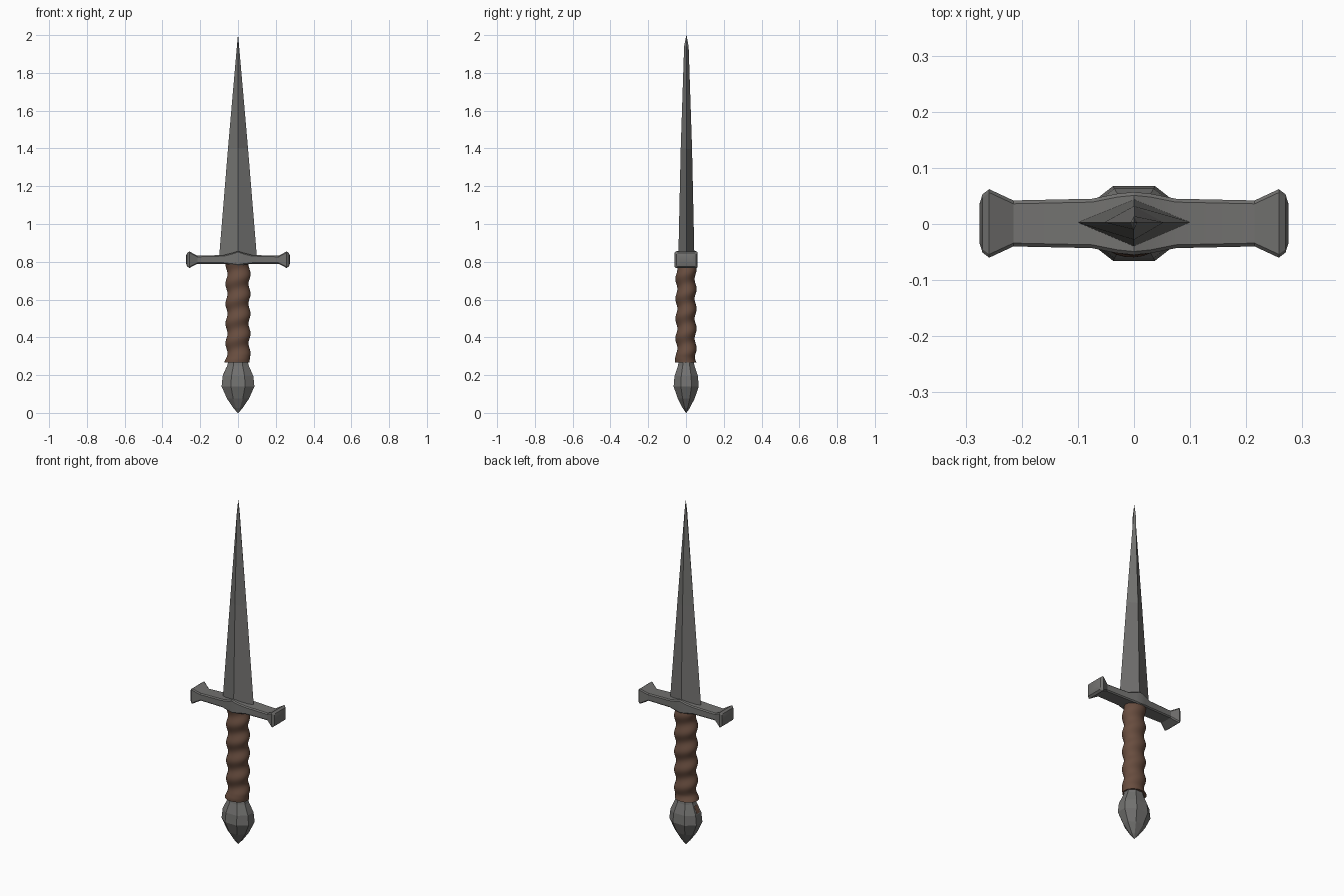
import bpy, bmesh, math

if "Cube" in bpy.data.objects:
    bpy.data.objects.remove(bpy.data.objects["Cube"])


def material(name, rgb):
    m = bpy.data.materials.new(name)
    m.diffuse_color = (*rgb, 1)
    m.use_nodes = True
    m.node_tree.nodes["Principled BSDF"].inputs["Base Color"].default_value = m.diffuse_color
    return m


STEEL = material("grey steel", (0.17, 0.168, 0.162))
LEATHER = material("brown leather", (0.14, 0.075, 0.05))


def loft(name, rings, mats, smooth_angle=None):
    """Skin a list of equal-length point rings and cap both ends."""
    bm = bmesh.new()
    rows = [[bm.verts.new(p) for p in ring] for ring in rings]
    n = len(rows[0])
    for a, b in zip(rows, rows[1:]):
        for i in range(n):
            j = (i + 1) % n
            bm.faces.new((a[i], a[j], b[j], b[i]))
    bm.faces.new(rows[0][::-1])
    bm.faces.new(rows[-1])
    bmesh.ops.remove_doubles(bm, verts=bm.verts, dist=0.0001)
    bmesh.ops.recalc_face_normals(bm, faces=bm.faces)
    me = bpy.data.meshes.new(name)
    bm.to_mesh(me)
    bm.free()
    for m in mats:
        me.materials.append(m)
    ob = bpy.data.objects.new(name, me)
    bpy.context.collection.objects.link(ob)
    if smooth_angle:
        bpy.ops.object.select_all(action='DESELECT')
        bpy.context.view_layer.objects.active = ob
        ob.select_set(True)
        bpy.ops.object.shade_smooth_by_angle(angle=math.radians(smooth_angle))
    return ob


# Blade: tapering diamond section ending in a point
blade = [(0.80, 0.102, 0.043), (1.4, 0.053, 0.030),
         (1.94, 0.006, 0.012), (2.0, 0.0004, 0.0004)]
loft("blade", [[(w, 0.003, z), (0, 0.002 + t, z), (-w, 0.003, z), (0, 0.002 - t, z)]
               for z, w, t in blade], [STEEL])

# Crossguard: chamfered bar with swollen middle and flared ends
half = [(0.0, 0.056, 0.780, 0.857), (0.03, 0.053, 0.784, 0.847),
        (0.075, 0.044, 0.789, 0.836), (0.215, 0.041, 0.789, 0.832),
        (0.258, 0.061, 0.767, 0.855), (0.270, 0.052, 0.776, 0.846),
        (0.275, 0.036, 0.790, 0.832)]
stations = [(-x, h, a, b) for x, h, a, b in half[:0:-1]] + half


def guard_ring(x, h, a, b, c=0.006):
    return [(x, y + 0.001, z) for y, z in
            [(-h, a + c), (-h + c, a), (h - c, a), (h, a + c),
             (h, b - c), (h - c, b), (-h + c, b), (-h, b - c)]]


loft("crossguard", [guard_ring(*s) for s in stations], [STEEL], 22)

# Grip: oval handle with a spiral wrap and a small flare at the foot
rings, sides, steps = [], 28, 72
for k in range(steps + 1):
    z = 0.268 + 0.532 * k / steps
    flare = 0.006 * max(0, 1 - (z - 0.268) / 0.03)
    ring = []
    for i in range(sides):
        a = math.tau * i / sides
        wave = 0.0055 * math.cos(math.tau * z / 0.105 - a) + flare
        ring.append(((0.061 + wave) * math.cos(a), (0.051 + wave) * math.sin(a), z))
    rings.append(ring)
loft("grip", rings, [LEATHER], 50)

# Pommel: eight-sided faceted drop
profile = [(0.0, 0.002), (0.025, 0.024), (0.075, 0.058), (0.14, 0.087),
           (0.195, 0.081), (0.25, 0.057), (0.275, 0.051)]
corners = [(1, 0.42), (0.43, 1), (-0.43, 1), (-1, 0.42),
           (-1, -0.42), (-0.43, -1), (0.43, -1), (1, -0.42)]
loft("pommel", [[(x * r, y * r * 0.765 + 0.001, z) for x, y in corners]
                for z, r in profile], [STEEL])

# Small leather patch on the left upper facet of the pommel
patch = [[(-r - d, y, z) for d, y, z in
          [(-0.003, -0.014, z), (-0.003, 0.014, z), (0.001, 0.014, z), (0.001, -0.014, z)]]
         for z, r in [(0.20, 0.0788), (0.24, 0.0614)]]
loft("pommel_patch", patch, [LEATHER])
